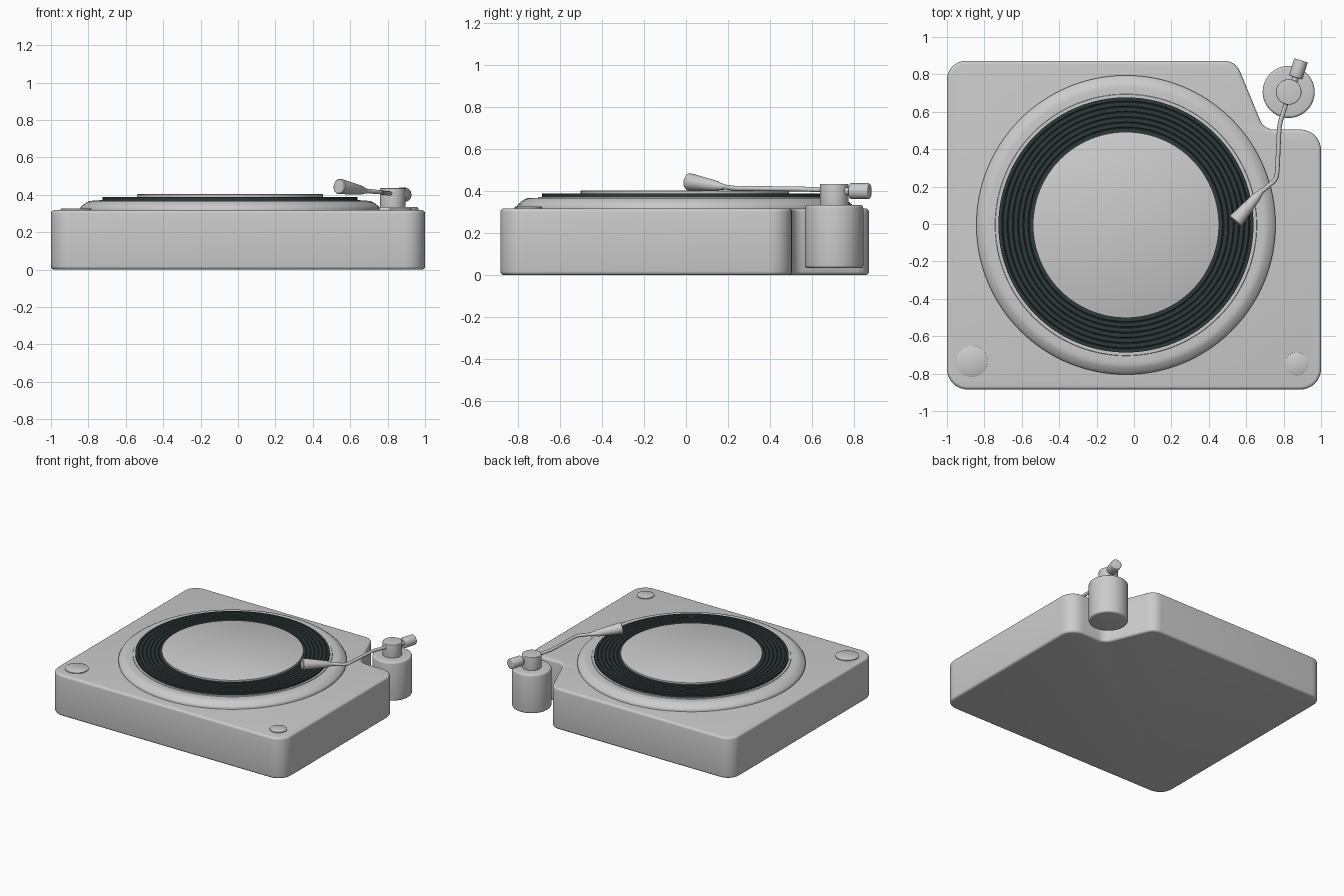
import bpy, bmesh, math
from mathutils import Vector, Matrix

if "Cube" in bpy.data.objects:
    bpy.data.objects.remove(bpy.data.objects["Cube"])


def material(name, rgb):
    m = bpy.data.materials.new(name)
    m.diffuse_color = (*rgb, 1)
    m.use_nodes = True
    m.node_tree.nodes["Principled BSDF"].inputs["Base Color"].default_value = m.diffuse_color
    return m


GREY = material("light_grey", (0.6, 0.6, 0.6))
DARK = material("record_black", (0.027, 0.042, 0.039))


def finish(name, bm, mat, angle=35):
    bmesh.ops.recalc_face_normals(bm, faces=bm.faces)
    me = bpy.data.meshes.new(name)
    bm.to_mesh(me)
    bm.free()
    me.materials.append(mat)
    ob = bpy.data.objects.new(name, me)
    bpy.context.collection.objects.link(ob)
    smooth(ob, angle)
    return ob


def smooth(ob, angle=35):
    bpy.ops.object.select_all(action='DESELECT')
    ob.select_set(True)
    bpy.context.view_layer.objects.active = ob
    bpy.ops.object.shade_smooth_by_angle(angle=math.radians(angle))


def lathe(name, profile, mat, origin=(0, 0, 0), axis=(0, 0, 1), n=64, angle=35):
    """Spin (radius, height) points about an axis; open ends are capped."""
    bm = bmesh.new()
    rings = []
    for r, h in profile:
        rings.append([bm.verts.new((r * math.cos(2 * math.pi * i / n),
                                    r * math.sin(2 * math.pi * i / n), h)) for i in range(n)])
    for a, b in zip(rings, rings[1:]):
        for i in range(n):
            j = (i + 1) % n
            bm.faces.new((a[i], a[j], b[j], b[i]))
    bm.faces.new(rings[0])
    bm.faces.new(rings[-1])
    rot = Vector((0, 0, 1)).rotation_difference(Vector(axis)).to_matrix().to_4x4()
    bm.transform(Matrix.Translation(origin) @ rot)
    return finish(name, bm, mat, angle)


def rounded_cylinder(name, r, z0, z1, bev, mat, **kw):
    arc = [(r - bev + bev * math.sin(t), bev - bev * math.cos(t))
           for t in (i * math.pi / 8 for i in range(5))]
    prof = [(a, z0 + b) for a, b in arc] + [(a, z1 - b) for a, b in reversed(arc)]
    return lathe(name, prof, mat, **kw)


def fillet(corners, steps=8):
    """Round each (x, y, radius) corner of a closed outline with an arc."""
    pts = []
    for i, (x, y, r) in enumerate(corners):
        p = Vector((x, y, 0))
        q = Vector((*corners[i - 1][:2], 0))
        s = Vector((*corners[(i + 1) % len(corners)][:2], 0))
        d1, d2 = (q - p).normalized(), (s - p).normalized()
        half = d1.angle(d2) / 2
        c = p + (d1 + d2).normalized() * (r / math.sin(half))
        t = r / math.tan(half)
        v1, v2 = p + d1 * t - c, p + d2 * t - c
        ax = v1.cross(v2).normalized()
        turn = v1.angle(v2)
        pts += [c + Matrix.Rotation(turn * k / steps, 3, ax) @ v1 for k in range(steps + 1)]
    return pts


# plinth with a notch at the back right corner
outline = fillet([(-1, -0.885, 0.11), (1, -0.885, 0.11), (1, 0.505, 0.11),
                  (0.695, 0.505, 0.08), (0.544, 0.872, 0.09), (-1, 0.872, 0.1)])
bm = bmesh.new()
low = bm.faces.new([bm.verts.new(p) for p in outline])
ext = bmesh.ops.extrude_face_region(bm, geom=[low])
top = [v for v in ext["geom"] if isinstance(v, bmesh.types.BMVert)]
bmesh.ops.translate(bm, verts=top, vec=(0, 0, 0.318))
if not any(len(f.verts) > 4 and f.calc_center_median().z < 0.01 for f in bm.faces):
    bm.faces.new([v for v in bm.verts if v.co.z < 0.01])
rim = [e for e in bm.edges if abs(e.verts[0].co.z - e.verts[1].co.z) < 1e-4]
bmesh.ops.bevel(bm, geom=rim, offset=0.018, segments=4, profile=0.5, affect='EDGES')
finish("plinth", bm, GREY)

# platter, record and centre disc share one axis
C = (-0.043, -0.005, 0)
lathe("platter", [(0.80, 0.31), (0.80, 0.33), (0.795, 0.338), (0.78, 0.35), (0.765, 0.36),
                  (0.752, 0.366), (0.735, 0.368), (0.70, 0.368), (0.698, 0.372), (0.6, 0.372)],
      GREY, C, n=128)
grooves = [(0.682, 0.371), (0.682, 0.388)]
for k in range(6):
    r = 0.66 - k * 0.028
    grooves += [(r + 0.004, 0.388), (r, 0.385), (r - 0.004, 0.388)]
lathe("record", grooves + [(0.45, 0.388)], DARK, C, n=128, angle=25)
lathe("centre_disc", [(0.497, 0.38), (0.497, 0.401), (0.493, 0.403)], GREY, C, n=128)

# flat control buttons on the front corners
for side, x, y, r in (("left", -0.866, -0.735, 0.083), ("right", 0.87, -0.748, 0.061)):
    lathe(side + "_button", [(r, 0.31), (r, 0.324), (r - 0.003, 0.326)], GREY, (x, y, 0))

# separate tonearm pod and its pivot post
P = Vector((0.827, 0.706, 0))
rounded_cylinder("tonearm_pod", 0.139, 0.033, 0.334, 0.014, GREY, origin=P)
rounded_cylinder("pivot_post", 0.068, 0.325, 0.435, 0.005, GREY, origin=P)

# bent arm tube
cu = bpy.data.curves.new("tonearm", 'CURVE')
cu.dimensions = '3D'
cu.bevel_depth = 0.012
cu.bevel_resolution = 3
cu.use_fill_caps = True
path = [(0.827, 0.70, 0.405), (0.812, 0.64, 0.407), (0.785, 0.555, 0.41), (0.778, 0.52, 0.411),
        (0.775, 0.48, 0.411), (0.766, 0.28, 0.414), (0.762, 0.25, 0.414), (0.748, 0.228, 0.414),
        (0.66, 0.155, 0.424)]
sp = cu.splines.new('POLY')
sp.points.add(len(path) - 1)
for pt, co in zip(sp.points, path):
    pt.co = (*co, 1)
arm = bpy.data.objects.new("tonearm", cu)
bpy.context.collection.objects.link(arm)
cu.materials.append(GREY)
arm.select_set(True)
bpy.context.view_layer.objects.active = arm
bpy.ops.object.select_all(action='DESELECT')
arm.select_set(True)
bpy.ops.object.convert(target='MESH')
smooth(bpy.context.view_layer.objects.active, 40)

# flared head shell
tip, neck = Vector((0.54, 0.012, 0.445)), Vector((0.69, 0.185, 0.419))
d = neck - tip
L = d.length
lathe("head_shell", [(0.037, 0), (0.041, 0.004), (0.041, 0.012), (0.024, L * 0.78), (0.02, L * 0.82),
                     (0.012, L)], GREY, tip, d, n=32)

# counterweight on a short rod behind the post
w0, w1 = Vector((0.864, 0.783, 0.40)), Vector((0.893, 0.875, 0.40))
d = w1 - w0
lathe("counterweight_rod", [(0.018, 0), (0.018, 0.1)], GREY, w0 - d.normalized() * 0.09, d, n=24)
rounded_cylinder("counterweight", 0.038, 0, d.length, 0.006, GREY, origin=w0, axis=d, n=32)
